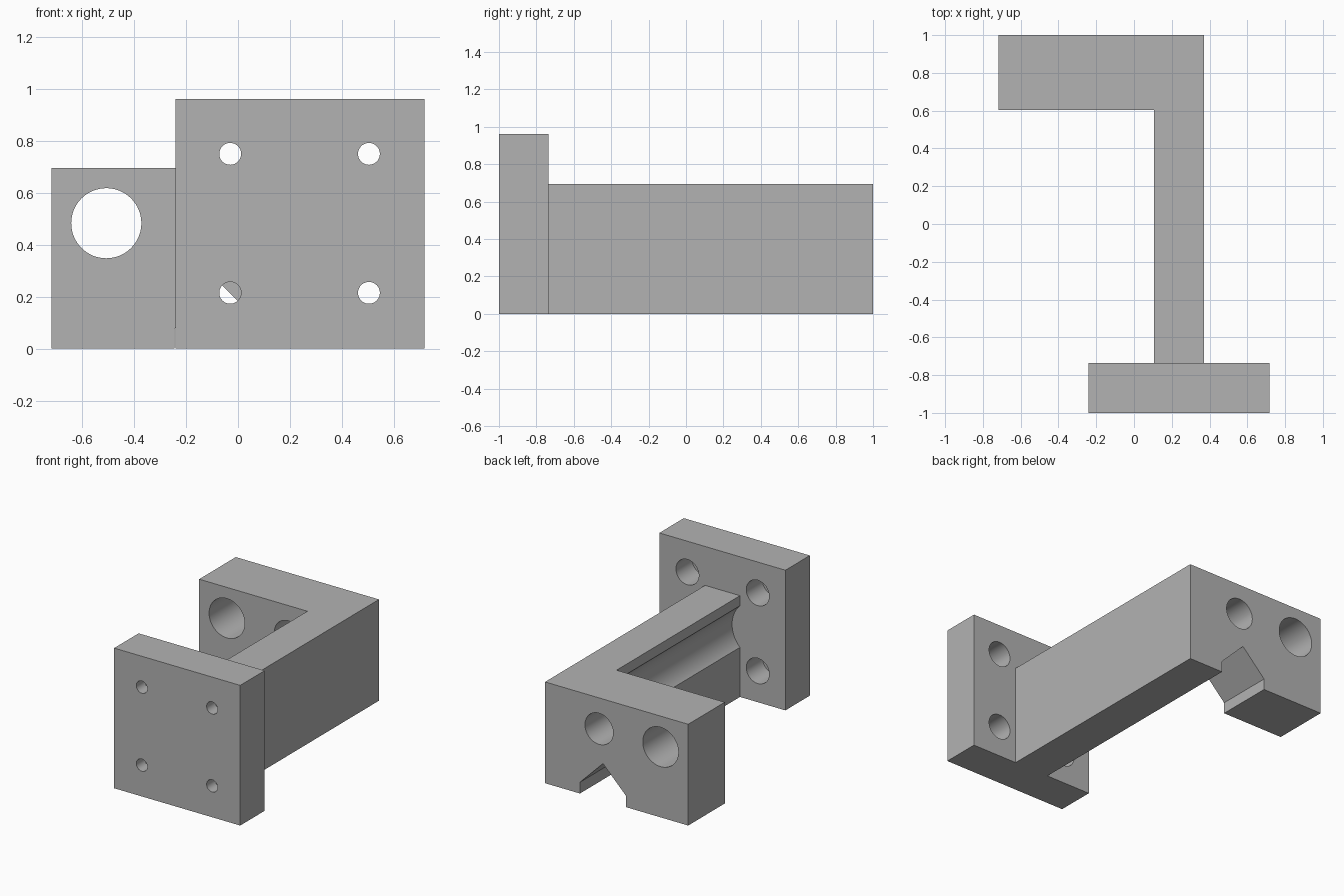
import bpy, bmesh, math

if "Cube" in bpy.data.objects:
    bpy.data.objects.remove(bpy.data.objects["Cube"])

ALONG_Y = (math.pi / 2, 0, 0)

grey = bpy.data.materials.new("plain grey")
grey.diffuse_color = (0.45, 0.45, 0.45, 1)
grey.use_nodes = True
grey.node_tree.nodes["Principled BSDF"].inputs["Base Color"].default_value = grey.diffuse_color


def prism(name, outline, low, high, axis="z"):
    """Extrude a 2D outline along z (outline in xy) or y (outline in xz)."""
    place = (lambda u, v, t: (u, v, t)) if axis == "z" else (lambda u, v, t: (u, t, v))
    bm = bmesh.new()
    face = bm.faces.new([bm.verts.new(place(u, v, low)) for u, v in outline])
    extruded = bmesh.ops.extrude_face_region(bm, geom=[face])["geom"]
    top = [g for g in extruded if isinstance(g, bmesh.types.BMVert)]
    bmesh.ops.translate(bm, verts=top, vec=place(0, 0, high - low))
    bmesh.ops.recalc_face_normals(bm, faces=bm.faces)
    mesh = bpy.data.meshes.new(name)
    bm.to_mesh(mesh)
    bm.free()
    mesh.materials.append(grey)
    obj = bpy.data.objects.new(name, mesh)
    bpy.context.collection.objects.link(obj)
    return obj


def box(name, x0, x1, y0, y1, z0, z1):
    return prism(name, [(x0, y0), (x1, y0), (x1, y1), (x0, y1)], z0, z1)


def rod(x, z, r, y0, y1, sides=64):
    """Round cutter running along y."""
    ring = [(x + r * math.cos(2 * math.pi * i / sides),
             z + r * math.sin(2 * math.pi * i / sides)) for i in range(sides)]
    return prism("cutter", ring, y0, y1, "y")


def combine(target, other, operation):
    """Apply a boolean to the target and remove the other object."""
    mod = target.modifiers.new("combine", "BOOLEAN")
    mod.operation = operation
    mod.solver = "EXACT"
    mod.object = other
    bpy.context.view_layer.objects.active = target
    bpy.ops.object.modifier_apply(modifier=mod.name)
    bpy.data.objects.remove(other, do_unlink=True)


# Arm and rear block as one L-shaped body
bracket = prism("bracket", [(0.105, -0.735), (0.37, -0.735), (0.37, 1), (-0.717, 1),
                            (-0.717, 0.603), (0.105, 0.603)], 0, 0.695)

# Rounded channel along the inner side of the arm
combine(bracket, rod(-0.035, 0.483, 0.2, -0.9, 0.603), "DIFFERENCE")

# Two bores through the rear block
for x, r in ((-0.507, 0.135), (-0.04, 0.107)):
    combine(bracket, rod(x, 0.483, r, 0.5, 1.1), "DIFFERENCE")

# V notch under the rear block
notch = prism("cutter", [(0.105, -0.1), (0.105, 0.077), (-0.07, 0.252),
                         (-0.245, 0.077), (-0.245, -0.1)], 0.5, 1.1, "y")
combine(bracket, notch, "DIFFERENCE")

# Front mounting plate with four counterbored screw holes
plate = box("mounting_plate", -0.24, 0.717, -1, -0.735, 0, 0.962)
for x in (-0.03, 0.504):
    for z in (0.215, 0.75):
        combine(plate, rod(x, z, 0.042, -1.1, -0.6), "DIFFERENCE")
        combine(plate, rod(x, z, 0.087, -0.91, -0.6), "DIFFERENCE")

combine(bracket, plate, "UNION")

# Smooth bores with sharp edges
bpy.ops.object.select_all(action="DESELECT")
bracket.select_set(True)
bpy.context.view_layer.objects.active = bracket
bpy.ops.object.shade_smooth_by_angle(angle=math.radians(30))
